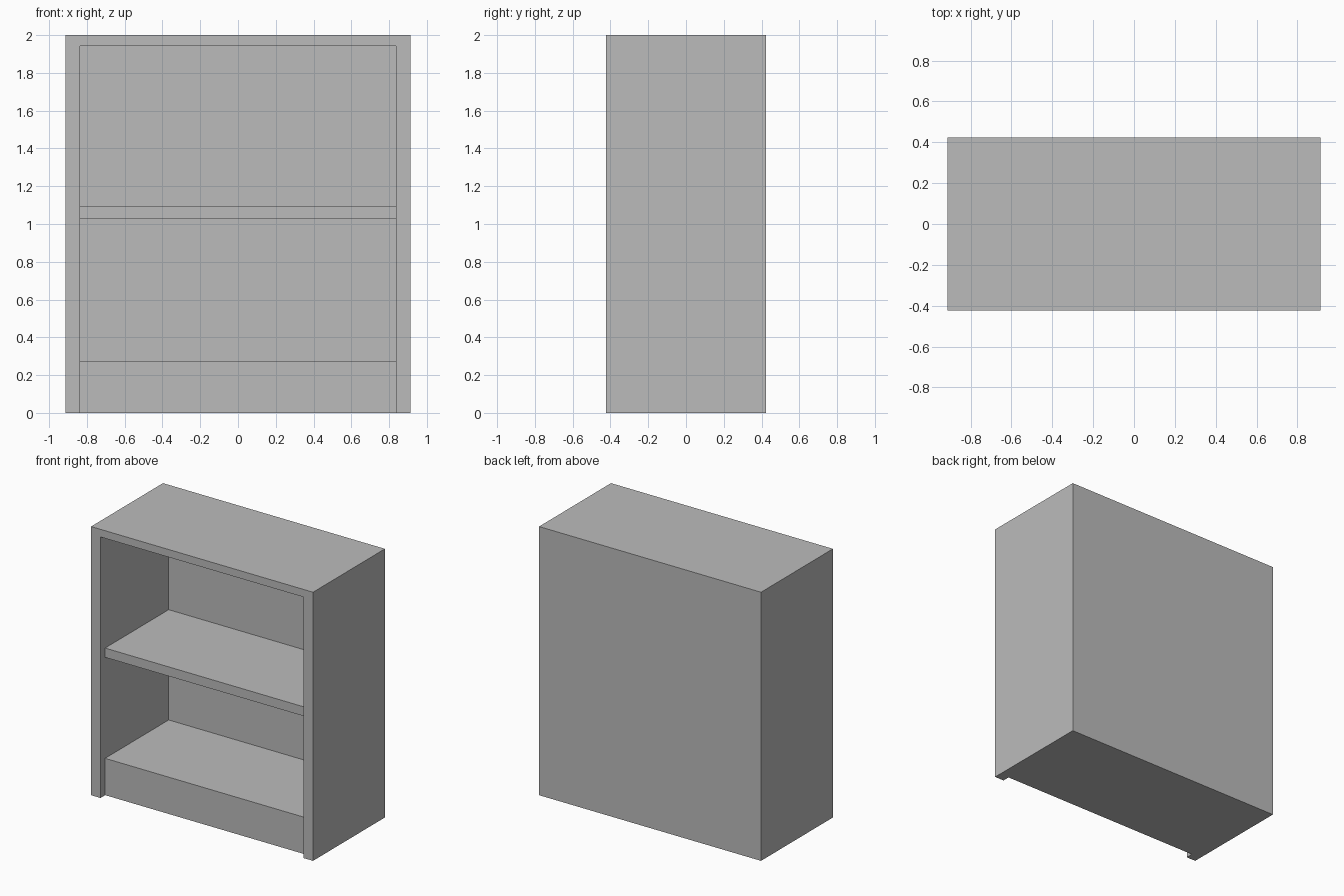
import bpy
import bmesh

# Overall sizes
HALF_W, HALF_D, HEIGHT = 0.914, 0.423, 2.0
INNER_W = 0.837          # half width between the side panels
BACK_Y = 0.38            # inner face of the back panel
SHELF_Y = -0.368         # set-back front of shelf and plinth
TOP_Z, PLINTH_Z = 1.943, 0.274
SHELF_Z = (1.026, 1.095)
OVER = 0.1               # cutter overshoot

default = bpy.data.objects.get("Cube")
if default:
    bpy.data.objects.remove(default, do_unlink=True)

grey = bpy.data.materials.new("plain grey")
grey.use_nodes = True
colour = (0.5, 0.5, 0.5, 1.0)
grey.diffuse_color = colour
grey.node_tree.nodes["Principled BSDF"].inputs["Base Color"].default_value = colour


def box(name, half_x, y, z):
    """Box centred on x, spanning the given y and z ranges."""
    bm = bmesh.new()
    bmesh.ops.create_cube(bm, size=1)
    for v in bm.verts:
        v.co = (half_x if v.co.x > 0 else -half_x,
                y[v.co.y > 0], z[v.co.z > 0])
    mesh = bpy.data.meshes.new(name)
    bm.to_mesh(mesh)
    bm.free()
    mesh.materials.append(grey)
    obj = bpy.data.objects.new(name, mesh)
    bpy.context.collection.objects.link(obj)
    return obj


# Carcass: sides, top, back and solid plinth in one piece
carcass = box("carcass", HALF_W, (-HALF_D, HALF_D), (0, HEIGHT))

# Compartment opening and the shallow recess in front of the plinth
cutters = [
    box("opening_cutter", INNER_W, (-HALF_D - OVER, BACK_Y), (PLINTH_Z, TOP_Z)),
    box("plinth_recess_cutter", INNER_W, (-HALF_D - OVER, SHELF_Y),
        (-OVER, PLINTH_Z + OVER)),
]
for cutter in cutters:
    cut = carcass.modifiers.new(cutter.name, "BOOLEAN")
    cut.operation = "DIFFERENCE"
    cut.solver = "EXACT"
    cut.object = cutter

# Bake the cuts, then drop the cutters
depsgraph = bpy.context.evaluated_depsgraph_get()
cut_mesh = bpy.data.meshes.new_from_object(carcass.evaluated_get(depsgraph))
carcass.modifiers.clear()
carcass.data = cut_mesh
for cutter in cutters:
    bpy.data.objects.remove(cutter, do_unlink=True)

# Middle shelf
box("middle_shelf", INNER_W, (SHELF_Y, BACK_Y), SHELF_Z)
